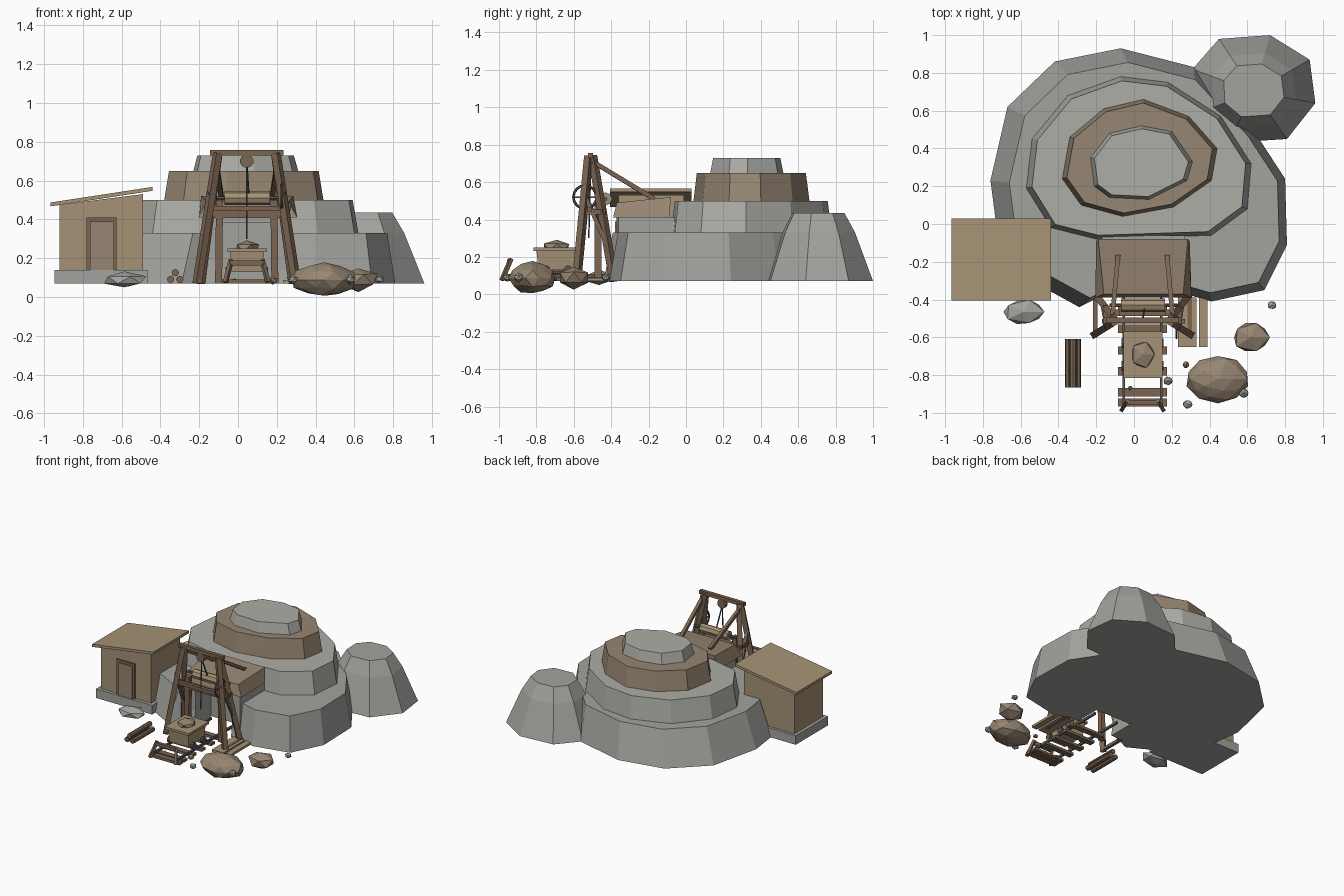
import bpy, bmesh, math, random
from mathutils import Vector, Matrix

if "Cube" in bpy.data.objects:
    bpy.data.objects.remove(bpy.data.objects["Cube"])

random.seed(4)


def mat(name, c):
    m = bpy.data.materials.new(name)
    m.diffuse_color = (*c, 1)
    m.use_nodes = True
    m.node_tree.nodes["Principled BSDF"].inputs["Base Color"].default_value = m.diffuse_color
    return m


STONE = mat("stone", (0.36, 0.36, 0.34))
PALE = mat("pale_stone", (0.42, 0.42, 0.39))
EARTH = mat("earth", (0.31, 0.24, 0.17))
WOOD = mat("wood", (0.20, 0.13, 0.085))
PLANK = mat("plank", (0.38, 0.29, 0.18))
IRON = mat("iron", (0.10, 0.10, 0.10))


def finish(name, bm, m):
    bmesh.ops.recalc_face_normals(bm, faces=bm.faces[:])
    me = bpy.data.meshes.new(name)
    bm.to_mesh(me)
    bm.free()
    me.materials.append(m)
    ob = bpy.data.objects.new(name, me)
    bpy.context.collection.objects.link(ob)
    return ob


def loft(name, rings, m):
    """Capped stack of rings of 3D points."""
    bm = bmesh.new()
    vs = [[bm.verts.new(p) for p in r] for r in rings]
    n = len(vs[0])
    for a, b in zip(vs, vs[1:]):
        for i in range(n):
            j = (i + 1) % n
            bm.faces.new((a[i], a[j], b[j], b[i]))
    bm.faces.new(vs[0])
    bm.faces.new(vs[-1])
    return finish(name, bm, m)


def ring(pts, z, s=1.0, c=(0, 0)):
    return [(c[0] + (x - c[0]) * s, c[1] + (y - c[1]) * s, z) for x, y in pts]


def box(name, x0, x1, y0, y1, z0, z1, m):
    pts = [(x0, y0), (x1, y0), (x1, y1), (x0, y1)]
    return loft(name, [ring(pts, z0), ring(pts, z1)], m)


def beam(name, a, b, w, m, sides=4):
    """Straight bar of width w from a to b."""
    a, b = Vector(a), Vector(b)
    d = b - a
    bm = bmesh.new()
    r = w / 2 / (math.cos(math.pi / 4) if sides == 4 else 1)
    bmesh.ops.create_cone(bm, cap_ends=True, segments=sides, radius1=r, radius2=r, depth=d.length,
                          matrix=Matrix.Rotation(math.pi / 4, 4, 'Z'))
    bm.transform(Matrix.Translation((a + b) / 2) @ d.to_track_quat('Z', 'Y').to_matrix().to_4x4())
    return finish(name, bm, m)


def rock(name, c, size, m):
    bm = bmesh.new()
    bmesh.ops.create_icosphere(bm, subdivisions=2 if size[0] > 0.15 else 1, radius=1)
    for v in bm.verts:
        v.co *= random.uniform(0.9, 1.05)
        v.co = Vector(v.co[i] * size[i] + c[i] for i in range(3))
    return finish(name, bm, m)


# Stepped hill
base = [(-.07, .93), (-.42, .86), (-.67, .62), (-.76, .23), (-.73, .0), (-.60, -.27), (-.29, -.44),
        (-.17, -.38), (.27, -.37), (.41, -.41), (.69, -.35), (.81, -.11), (.80, .24), (.63, .50), (.32, .83)]
hill = loft("hill_lower_tier", [ring(base, .07), ring(base, .33, .91, (.35, .1))], STONE)
tier2 = [(-.07, .78), (-.35, .68), (-.54, .45), (-.57, .19), (-.44, -.02), (-.2, -.08),
         (.41, -.06), (.60, .08), (.62, .32), (.46, .57), (.18, .75)]
loft("hill_second_tier", [ring(tier2, .33), ring(tier2, .5, .95, (.03, .33))], PALE)
tier3 = [(.05, .66), (-.16, .61), (-.34, .46), (-.38, .24), (-.28, .10), (-.06, .04),
         (.21, .09), (.41, .23), (.44, .40), (.29, .57)]
loft("hill_earth_tier", [ring(tier3, .5), ring(tier3, .65, .94, (.03, .34))], EARTH)
tier4 = [(.04, .52), (-.13, .48), (-.23, .35), (-.21, .20), (-.13, .14), (.08, .13),
         (.28, .23), (.31, .33), (.2, .49)]
loft("hill_top_tier", [ring(tier4, .65), ring(tier4, .73, .92, (.03, .32))], PALE)

# Side knoll
knoll = [(.45, .98), (.72, 1.0), (.93, .87), (.96, .64), (.81, .45), (.50, .43), (.32, .58), (.31, .82)]
kc = (.635, .70)
loft("side_knoll", [ring(knoll, .07), ring(knoll, .33, .68, kc), ring(knoll, .435, .49, kc)], STONE)

# Mine mouth, carved out of the hill
block = box("tunnel_block", -.17, .27, -.36, -.06, .07, .41, STONE)
cutter = box("tunnel_cutter", -.11, .20, -.60, -.17, .0, .385, STONE)
for ob in (hill, block):
    mod = ob.modifiers.new("opening", 'BOOLEAN')
    mod.operation, mod.object, mod.solver = 'DIFFERENCE', cutter, 'EXACT'
    bpy.context.view_layer.objects.active = ob
    bpy.ops.object.modifier_apply(modifier="opening")
bpy.data.objects.remove(cutter)
loft("tunnel_roof", [
    [(-.205, -.39, .41), (.305, -.39, .41), (.295, -.09, .41), (-.2, -.09, .41)],
    [(-.16, -.37, .49), (.26, -.37, .49), (.285, -.08, .52), (-.19, -.08, .52)]], EARTH)

# Head frame, mirrored about its centre line
CX = .045
for s, side in ((-1, "left"), (1, "right")):
    def P(x, y, z):
        return (CX + s * x, y, z)
    beam(f"front_leg_{side}", P(.15, -.52, .74), P(.255, -.585, .07), .036, WOOD)
    beam(f"rear_leg_{side}", P(.15, -.50, .74), P(.24, -.385, .07), .036, WOOD)
    beam(f"leg_tie_{side}", P(.195, -.56, .44), P(.195, -.43, .44), .028, WOOD)
    beam(f"leg_brace_{side}", P(.19, -.545, .54), P(.215, -.41, .24), .022, WOOD)
    beam(f"back_stay_{side}", P(.16, -.50, .71), P(.13, -.17, .51), .024, WOOD)
    beam(f"portal_post_{side}", P(.145, -.47, .07), P(.14, -.47, .50), .036, WOOD)
    beam(f"foot_{side}", P(.25, -.60, .08), P(.25, -.37, .08), .022, WOOD)
beam("head_beam", (CX - .19, -.51, .742), (CX + .19, -.51, .742), .028, WOOD)
beam("front_crossbar", (-.17, -.515, .455), (.27, -.515, .455), .026, WOOD)
beam("portal_lintel", (-.13, -.47, .425), (.22, -.47, .425), .035, WOOD)
beam("winch_drum", (-.07, -.43, .51), (.165, -.43, .51), .07, PLANK, 8)
beam("winch_axle", (-.13, -.43, .51), (.23, -.43, .51), .02, IRON, 6)
beam("pulley", (CX, -.525, .70), (CX, -.495, .70), .07, WOOD, 12)
beam("hoist_rope", (CX, -.51, .69), (CX + .01, -.45, .53), .01, IRON, 6)
beam("hanging_rope", (CX, -.51, .67), (CX, -.52, .30), .008, IRON, 6)
bpy.ops.mesh.primitive_torus_add(major_radius=.062, minor_radius=.007, major_segments=16, minor_segments=6,
                                 location=(.225, -.54, .52), rotation=(0, math.pi / 2, 0))
wheel = bpy.context.object
wheel.name = "hand_wheel"
wheel.data.materials.append(IRON)
for k in range(2):
    d = Vector((0, math.cos(k * math.pi / 2), math.sin(k * math.pi / 2))) * .06
    beam(f"wheel_spoke_{k}", wheel.location - d, wheel.location + d, .008, IRON)

# Track with end stop
for i, y in enumerate((-.945, -.89, -.78, -.67, -.555, -.45)):
    box(f"sleeper_{i}", -.085, .175, y - .022, y + .022, .07, .09, WOOD)
for s, side in ((-1, "left"), (1, "right")):
    x = CX + s * .1
    box(f"rail_{side}", x - .007, x + .007, -.97, -.25, .09, .108, IRON)
    beam(f"stop_post_{side}", (CX + s * .11, -.985, .075), (CX + s * .08, -.935, .19), .02, WOOD)
beam("stop_bar", (-.045, -.945, .175), (.135, -.945, .175), .024, WOOD)

# Ore cart
cart = [(-.045, -.805), (.14, -.805), (.14, -.58), (-.045, -.58)]
loft("cart_body", [ring(cart, .13, .86, (.047, -.69)), ring(cart, .235, .95, (.047, -.69))], PLANK)
box("cart_rim", -.055, .15, -.815, -.57, .232, .25, PLANK)
for i in range(4):
    x, y = CX + (.1 if i % 2 else -.1), -.75 if i < 2 else -.63
    beam(f"cart_wheel_{i}", (x - .01, y, .13), (x + .01, y, .13), .05, IRON, 10)
rock("ore_load", (.047, -.69, .252), (.07, .08, .042), EARTH)

# Shed with sloping roof
box("shed_footing", -.945, -.465, -.385, .01, .07, .14, STONE)
shed = [(-.92, -.36), (-.49, -.36), (-.49, -.01), (-.92, -.01)]
loft("shed_walls", [ring(shed, .14), [(x, y, .475 if x < -.7 else .53) for x, y in shed]], PLANK)
roof = [(-.965, -.405), (-.44, -.405), (-.44, .03), (-.965, .03)]
loft("shed_roof", [[(x, y, z + (.075 if x < -.7 else .155)) for x, y in roof] for z in (.392, .412)], PLANK)
box("door_frame", -.78, -.625, -.372, -.355, .14, .41, WOOD)
box("door", -.762, -.64, -.380, -.355, .125, .39, EARTH)

# Log pile and loose planks
for i, (x, z) in enumerate(((-.347, .09), (-.300, .09), (-.323, .125))):
    beam(f"log_{i}", (x, -.865, z), (x, -.61, z), .038, WOOD, 8)
box("plank_wide", .232, .33, -.65, -.39, .07, .088, PLANK)
box("plank_narrow", .345, .388, -.65, -.39, .07, .088, PLANK)

# Boulders and rubble
rock("big_boulder", (.445, -.82, .088), (.17, .125, .088), EARTH)
rock("boulder", (.62, -.60, .09), (.108, .09, .062), EARTH)
rock("shed_stone", (-.585, -.465, .088), (.12, .075, .042), STONE)
for i, (x, y, r) in enumerate(((.73, -.43, .026), (.285, -.955, .029), (.58, -.895, .031))):
    rock(f"grey_rubble_{i}", (x, y, .09), (r, r * .9, r * .8), STONE)
for i, (x, y, r) in enumerate(((.275, -.745, .02), (.18, -.83, .027), (-.02, -.87, .014))):
    rock(f"ore_rubble_{i}", (x, y, .085), (r, r, r * .8), EARTH)
